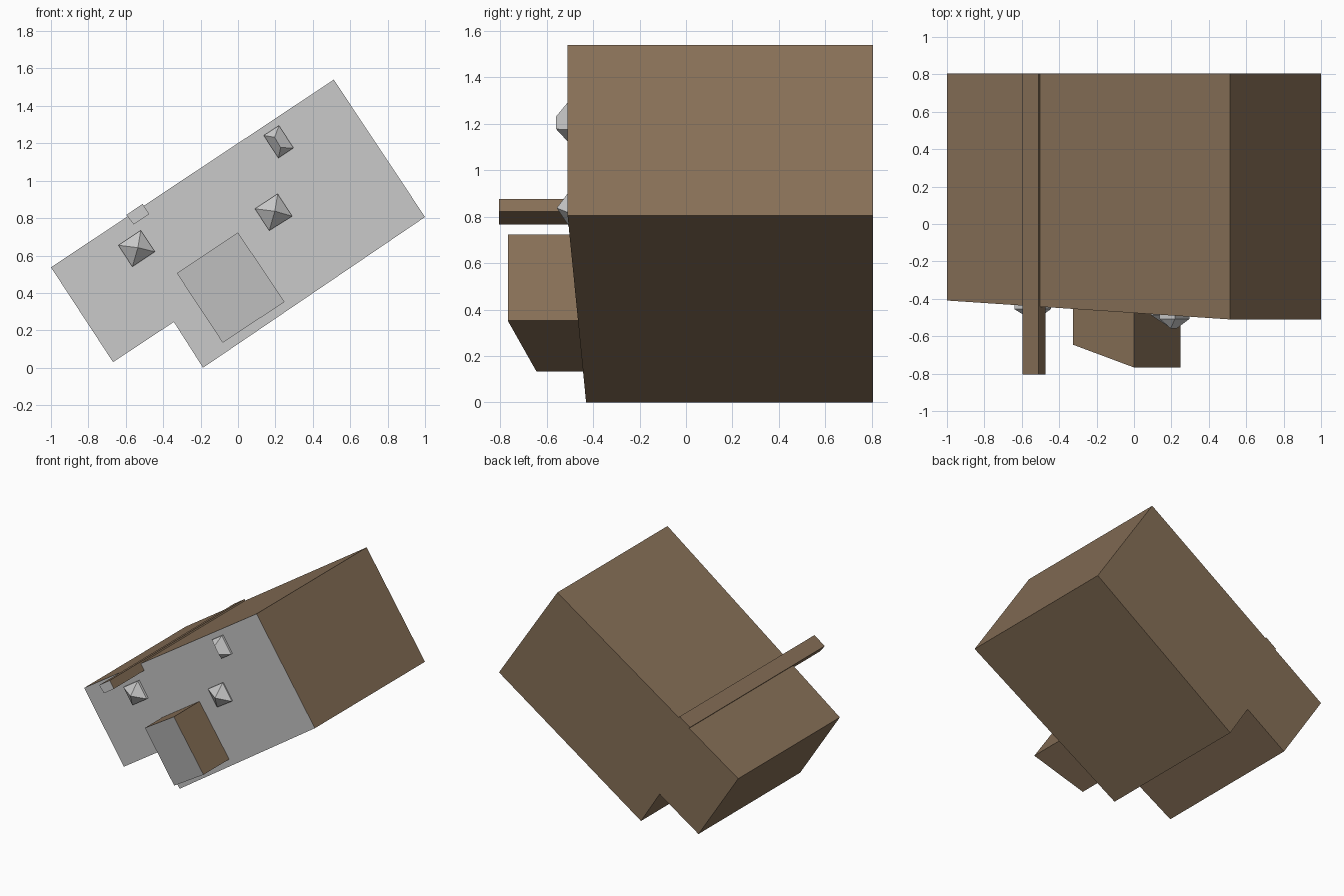
import bpy, bmesh

if "Cube" in bpy.data.objects:
    bpy.data.objects.remove(bpy.data.objects["Cube"])

brown = bpy.data.materials.new("brown")
brown.diffuse_color = (0.24, 0.16, 0.095, 1)
brown.use_nodes = True
brown.node_tree.nodes["Principled BSDF"].inputs["Base Color"].default_value = brown.diffuse_color
grey = bpy.data.materials.new("light_grey")
grey.diffuse_color = (0.8, 0.8, 0.8, 1)
grey.use_nodes = True
grey.node_tree.nodes["Principled BSDF"].inputs["Base Color"].default_value = grey.diffuse_color


def finish(name, bm, mats):
    bmesh.ops.recalc_face_normals(bm, faces=bm.faces[:])
    mesh = bpy.data.meshes.new(name)
    bm.to_mesh(mesh)
    bm.free()
    for m in mats:
        mesh.materials.append(m)
    ob = bpy.data.objects.new(name, mesh)
    bpy.context.collection.objects.link(ob)
    return ob


def prism(name, profile, front_y, back_y):
    """Extrude an (x, z) profile along y, with a slanted grey front cap."""
    bm = bmesh.new()
    front = [bm.verts.new((x, front_y(x, z), z)) for x, z in profile]
    back = [bm.verts.new((x, back_y, z)) for x, z in profile]
    bm.faces.new(front).material_index = 1
    bm.faces.new(back[::-1])
    n = len(profile)
    for i in range(n):
        j = (i + 1) % n
        bm.faces.new((front[i], front[j], back[j], back[i]))
    return finish(name, bm, (brown, grey))


def slant(origin, end, y0, y1):
    """Depth that changes linearly from origin to end in the xz plane."""
    dx, dz = end[0] - origin[0], end[1] - origin[1]
    length2 = dx * dx + dz * dz
    return lambda x, z: y0 + (y1 - y0) * ((x - origin[0]) * dx + (z - origin[1]) * dz) / length2


def stud(name, corners, ridge, base_y, tip_y):
    """Faceted stud with a pointed or ridged tip and a short rim."""
    bm = bmesh.new()
    root = [bm.verts.new((x, -0.40, z)) for x, z in corners]
    rim = [bm.verts.new((x, base_y, z)) for x, z in corners]
    tips = [bm.verts.new((x, tip_y, z)) for x, z in ridge]
    a, b = tips[0], tips[-1]
    bm.faces.new(root)
    for i in range(4):
        j = (i + 1) % 4
        bm.faces.new((root[i], root[j], rim[j], rim[i]))
    # Corners run left, top, right, bottom; the ridge runs from top left to bottom right
    for i, tip in enumerate(((a,), (a, b), (b,), (b, a))):
        top = tip if a is not b else (a,)
        bm.faces.new((rim[i], rim[(i + 1) % 4]) + tuple(reversed(top)))
    return finish(name, bm, ())


# Main tilted block with a notched lower corner
prism("body", [(-1, 0.537), (0.512, 1.54), (1, 0.806), (-0.187, 0.0),
               (-0.343, 0.245), (-0.668, 0.03)],
      slant((-1, 0.537), (0.512, 1.54), -0.409, -0.51), 0.805)

# Projecting box on the front
prism("front_box", [(-0.327, 0.505), (0.0, 0.723), (0.249, 0.352), (-0.082, 0.134)],
      slant((-0.327, 0.505), (0.0, 0.723), -0.645, -0.767), -0.40)

# Long beam along the roof
prism("roof_beam", [(-0.597, 0.817), (-0.51, 0.876), (-0.474, 0.822), (-0.557, 0.766)],
      lambda x, z: -0.805, 0.805)

# Faceted studs on the front
stud("right_stud", [(0.09, 0.85), (0.212, 0.93), (0.29, 0.81), (0.167, 0.733)],
     [(0.197, 0.837)], -0.487, -0.557)
stud("left_stud", [(-0.64, 0.655), (-0.52, 0.735), (-0.444, 0.62), (-0.565, 0.54)],
     [(-0.535, 0.642)], -0.455, -0.52)
stud("upper_stud", [(0.137, 1.242), (0.219, 1.295), (0.297, 1.175), (0.216, 1.121)],
     [(0.196, 1.232), (0.228, 1.177)], -0.507, -0.559)
